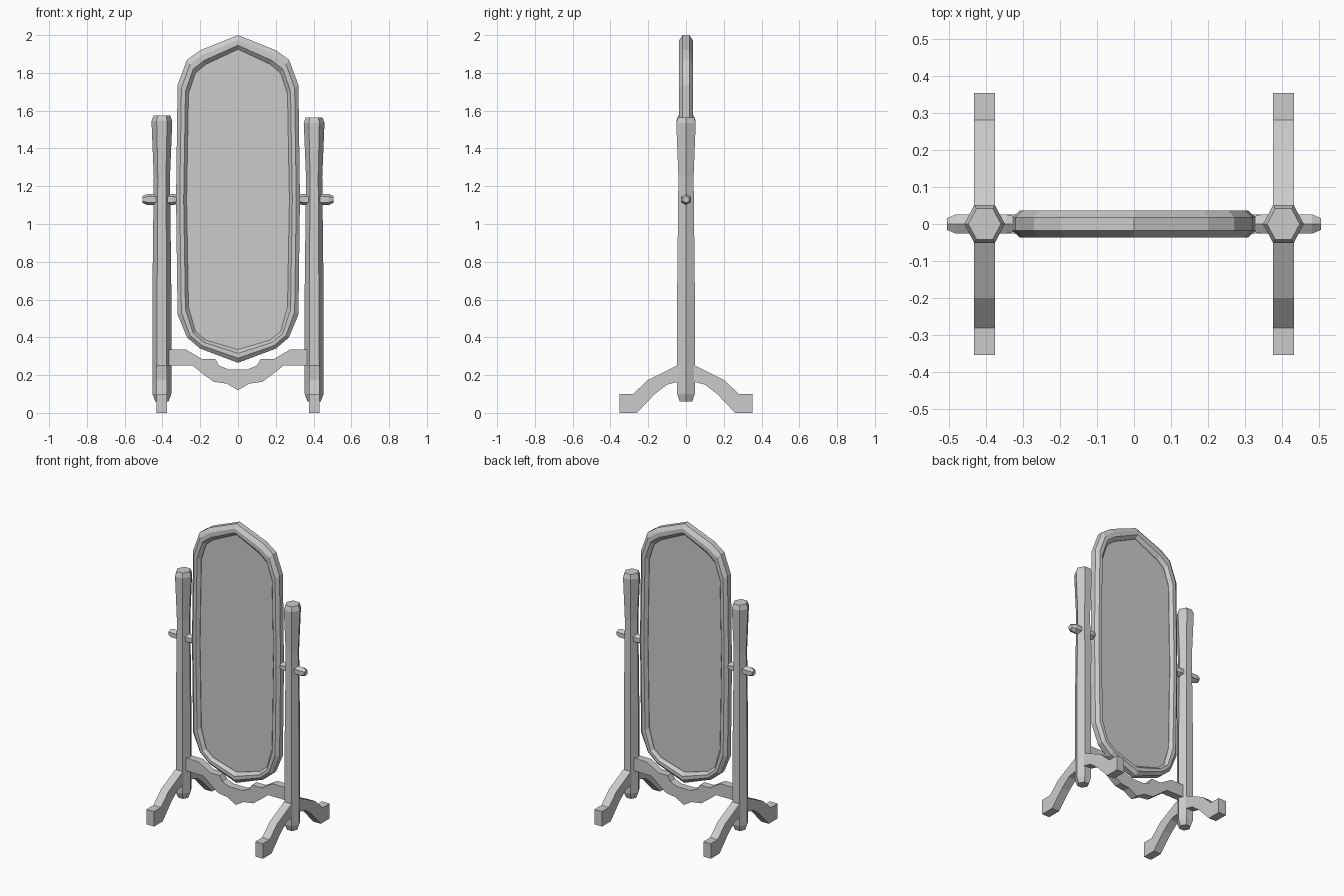
import bpy, bmesh, math
from mathutils import Vector

if "Cube" in bpy.data.objects:
    bpy.data.objects.remove(bpy.data.objects["Cube"], do_unlink=True)

grey = bpy.data.materials.new("plain grey")
grey.use_nodes = True
colour = (0.6, 0.6, 0.6, 1)
grey.diffuse_color = colour
grey.node_tree.nodes["Principled BSDF"].inputs["Base Color"].default_value = colour


def finish(name, bm):
    bmesh.ops.recalc_face_normals(bm, faces=bm.faces[:])
    mesh = bpy.data.meshes.new(name)
    bm.to_mesh(mesh)
    bm.free()
    mesh.materials.append(grey)
    obj = bpy.data.objects.new(name, mesh)
    bpy.context.collection.objects.link(obj)
    return obj


def mirrored(half):
    """Complete a half outline that runs from one side to the centre line."""
    return half + [(-a, b) for a, b in reversed(half) if a != 0]


def skin(name, rings, closed=False):
    """Join rings of points with quads; cap the ends unless closed."""
    bm = bmesh.new()
    loops = [[bm.verts.new(p) for p in ring] for ring in rings]
    n = len(loops[0])
    pairs = list(zip(loops, loops[1:]))
    if closed:
        pairs.append((loops[-1], loops[0]))
    else:
        bm.faces.new(loops[0])
        bm.faces.new(loops[-1])
    for a, b in pairs:
        for i in range(n):
            j = (i + 1) % n
            bm.faces.new((a[i], a[j], b[j], b[i]))
    return finish(name, bm)


def hexagon(radius, squash=1.0):
    return [(radius * math.cos(k * math.pi / 3),
             squash * radius * math.sin(k * math.pi / 3)) for k in range(6)]


# Frame: outer and inner outlines blended through a bevelled section
outer = mirrored([(0, 2.0), (0.2, 1.92), (0.27, 1.87), (0.32, 1.735), (0.328, 1.13),
                  (0.32, 0.52), (0.27, 0.40), (0.2, 0.34), (0, 0.265)])
inner = mirrored([(0, 1.925), (0.17, 1.845), (0.225, 1.80), (0.262, 1.69), (0.272, 1.13),
                  (0.262, 0.56), (0.225, 0.43), (0.17, 0.385), (0, 0.335)])


def frame_ring(t, y):
    return [(a[0] + (b[0] - a[0]) * t, y, a[1] + (b[1] - a[1]) * t)
            for a, b in zip(outer, inner)]


section = [(0, 0.018), (0.35, 0.036), (0.72, 0.036), (1, 0.015)]
section += [(t, -y) for t, y in reversed(section)]
skin("mirror_frame", [frame_ring(t, y) for t, y in section], closed=True)

# Glass panel sits recessed in the frame
skin("mirror_panel", [frame_ring(0.98, y) for y in (-0.012, 0.012)])

# Crossbar between the posts
bar = mirrored([(-0.38, 0.335), (-0.275, 0.335), (-0.19, 0.285), (-0.12, 0.285),
                (-0.1, 0.25), (-0.05, 0.23)])
bar += mirrored([(0.38, 0.25), (0.24, 0.25), (0.19, 0.21), (0.13, 0.165),
                 (0.06, 0.155), (0, 0.12)])
skin("crossbar", [[(x, y, z) for x, z in bar] for y in (-0.025, 0.025)])

# Side assemblies: post, arched feet and pivot rod
arch = mirrored([(-0.353, 0), (-0.353, 0.1), (-0.28, 0.1), (-0.2, 0.175), (-0.05, 0.25)])
arch += mirrored([(0.26, 0), (0.165, 0.1), (0.1, 0.15), (0.04, 0.165)])
for side, s, top in (("left", 1, 1.565), ("right", -1, 1.575)):
    cx = 0.403 * s
    profile = [(0.06, 0.035), (0.1, 0.05), (0.65, 0.05), (1.25, 0.043),
               (top - 0.03, 0.055), (top, 0.044)]
    skin(side + "_post", [[(cx + x, y, z) for x, y in hexagon(r, 1.08)] for z, r in profile])
    skin(side + "_feet", [[(cx + w, y, z) for y, z in arch] for w in (-0.028, 0.028)])
    rod = [(0.315, 0.022), (0.345, 0.03), (0.48, 0.03), (0.505, 0.018)]
    skin(side + "_pivot_rod", [[(s * x, a, 1.13 + b) for b, a in hexagon(r)] for x, r in rod])
